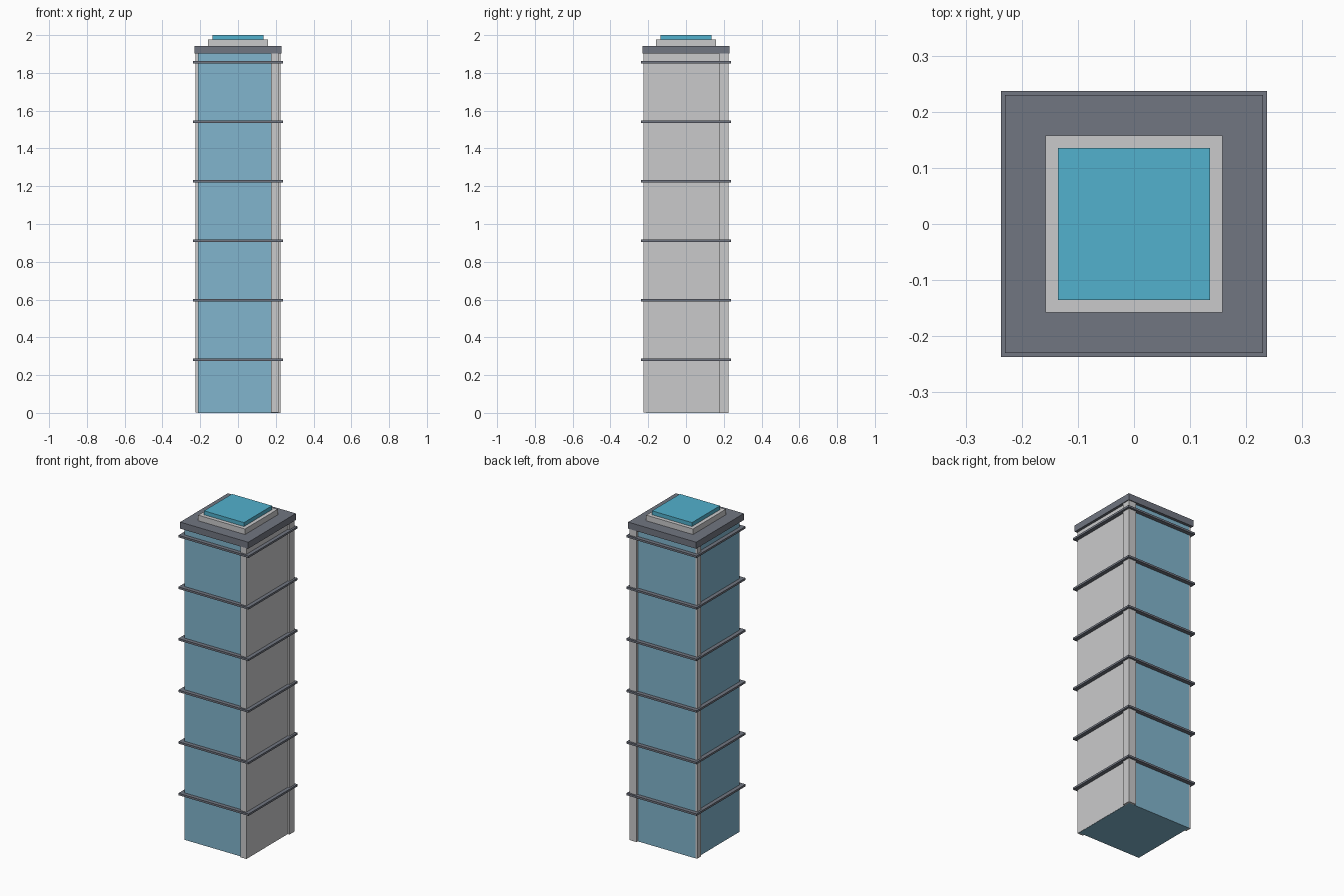
import bpy
import bmesh
from mathutils import Vector

cube = bpy.data.objects.get("Cube")
if cube:
    bpy.data.objects.remove(cube, do_unlink=True)


def material(name, r, g, b):
    mat = bpy.data.materials.new(name)
    mat.use_nodes = True
    mat.diffuse_color = (r, g, b, 1)
    mat.node_tree.nodes["Principled BSDF"].inputs["Base Color"].default_value = (r, g, b, 1)
    return mat


GLASS = material("pale blue glass", 0.22, 0.46, 0.61)
SKYLIGHT = material("bright blue glass", 0.085, 0.44, 0.61)
STONE = material("light grey stone", 0.59, 0.59, 0.60)
SLATE = material("dark slate", 0.165, 0.18, 0.22)


def box(name, mat, low, high):
    """Axis-aligned box between two opposite corners."""
    low, high = Vector(low), Vector(high)
    bm = bmesh.new()
    bmesh.ops.create_cube(bm, size=1)
    for v in bm.verts:
        v.co = (low + high) / 2 + v.co * (high - low)
    mesh = bpy.data.meshes.new(name)
    bm.to_mesh(mesh)
    bm.free()
    mesh.materials.append(mat)
    obj = bpy.data.objects.new(name, mesh)
    bpy.context.collection.objects.link(obj)
    return obj


def square_slab(name, mat, half, z0, z1):
    return box(name, mat, (-half, -half, z0), (half, half, z1))


BODY = 0.213    # half width of the glass shaft
OUTER = 0.225   # outer reach of the stone
INNER = 0.176   # inner edge of the stone
EAVES = 1.902   # underside of the roof

# Glass shaft
square_slab("glass_shaft", GLASS, BODY, 0, EAVES)

# Stone cladding: full wall on the left, end strip showing at the back
box("left_cladding", STONE, (INNER, -OUTER, 0.001), (BODY + 0.001, INNER, EAVES))
box("back_cladding", STONE, (-OUTER, INNER, 0.001), (INNER, BODY - 0.001, EAVES))
box("back_left_column", STONE, (INNER, INNER, 0), (OUTER, OUTER, EAVES))

# Evenly spaced floor bands
for i in range(6):
    z = 0.281 + i * 0.315
    square_slab(f"floor_band_{i + 1}", SLATE, 0.237, z - 0.006, z + 0.006)

# Stepped roof
square_slab("roof_slab", SLATE, 0.23, EAVES, 1.942)
square_slab("roof_plinth", STONE, 0.158, 1.942, 1.976)
square_slab("roof_skylight", SKYLIGHT, 0.135, 1.976, 2.0)
